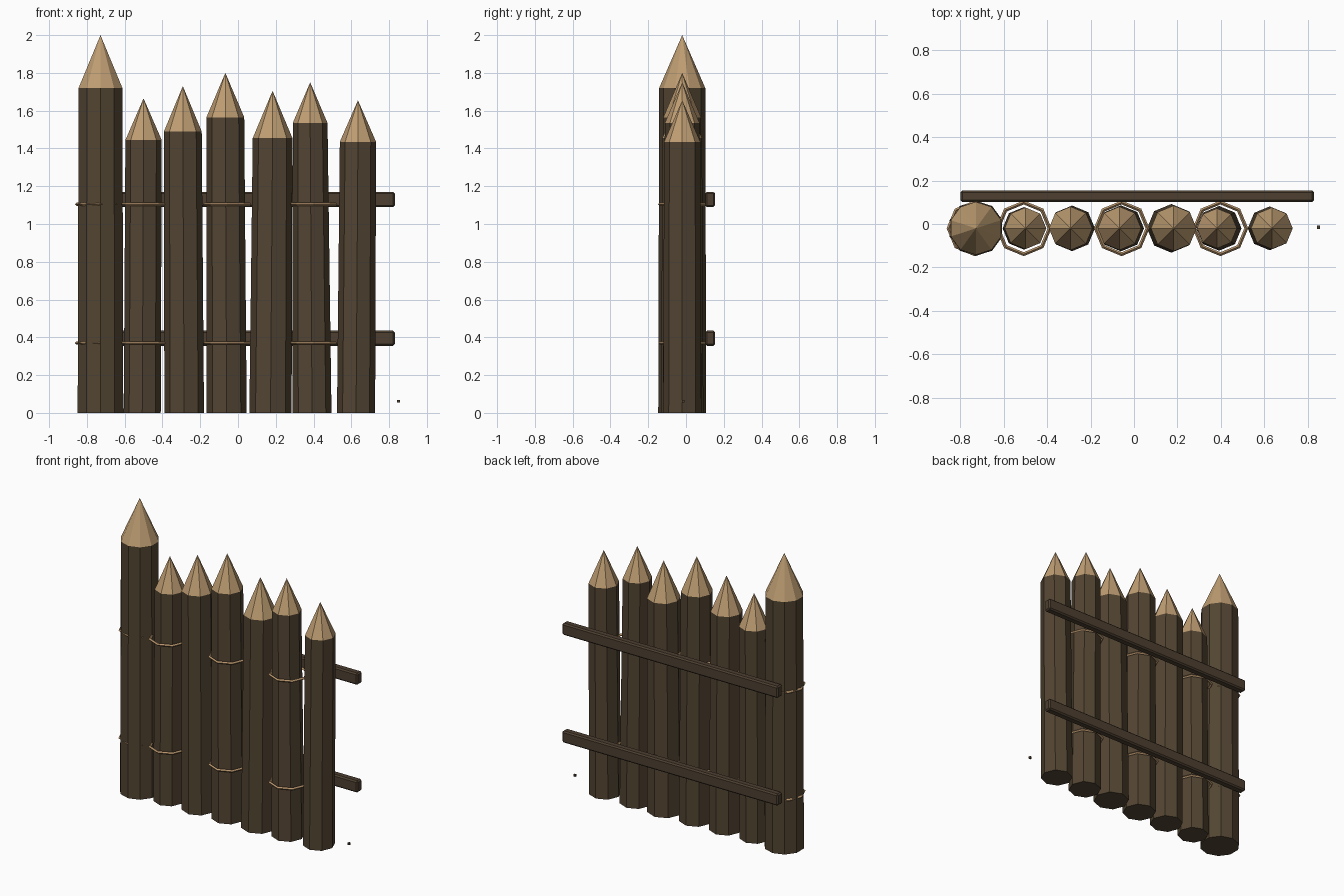
import bpy
import math
from mathutils import Vector

cube = bpy.data.objects.get("Cube")
if cube:
    bpy.data.objects.remove(cube, do_unlink=True)


def material(name, rgb):
    m = bpy.data.materials.new(name)
    m.use_nodes = True
    m.diffuse_color = (*rgb, 1)
    bsdf = next(n for n in m.node_tree.nodes if n.type == 'BSDF_PRINCIPLED')
    bsdf.inputs["Base Color"].default_value = (*rgb, 1)
    return m


BARK = material("dark bark", (0.085, 0.058, 0.032))
RAIL = material("rail wood", (0.075, 0.050, 0.030))
CUT = material("cut wood", (0.52, 0.34, 0.17))
ROPE = material("rope", (0.48, 0.30, 0.15))

ROW_Y = -0.02


def add_mesh(name, verts, faces, mats):
    mesh = bpy.data.meshes.new(name)
    mesh.from_pydata(verts, [], faces)
    for m in mats:
        mesh.materials.append(m)
    obj = bpy.data.objects.new(name, mesh)
    bpy.context.collection.objects.link(obj)
    return obj


def ring(x, z, radius, sides, turn=0.0):
    """Points of a level polygon, first corner facing the front."""
    angles = [math.tau * i / sides - math.pi / 2 + turn for i in range(sides)]
    return [Vector((x + radius * math.cos(a), ROW_Y + radius * math.sin(a), z)) for a in angles]


def stake(name, sides, base_x, base_r, top_x, top_r, shoulder, tip_x, tip, turn):
    verts = ring(base_x, 0, base_r, sides, turn) + ring(top_x, shoulder, top_r, sides, turn)
    verts.append(Vector((tip_x, ROW_Y, tip)))
    faces = [list(reversed(range(sides)))]
    for i in range(sides):
        j = (i + 1) % sides
        faces.append((i, j, j + sides, i + sides))
    for i in range(sides):
        faces.append((i + sides, (i + 1) % sides + sides, 2 * sides))
    obj = add_mesh(name, verts, faces, [BARK, CUT])
    # Sharpened point shows bare wood
    for p in obj.data.polygons:
        if p.center.z > shoulder:
            p.material_index = 1


def rope_loop(name, x, z, radius, sides=8, thick=0.009):
    bpy.ops.mesh.primitive_torus_add(major_segments=sides, minor_segments=4,
                                     major_radius=radius, minor_radius=thick,
                                     location=(x, ROW_Y, z))
    obj = bpy.context.object
    obj.name = name
    obj.data.materials.append(ROPE)


def box(name, location, size, mat, bevel=0.0):
    bpy.ops.mesh.primitive_cube_add(size=1, location=location)
    obj = bpy.context.object
    obj.name = name
    obj.scale = size
    bpy.ops.object.transform_apply(location=False, rotation=False, scale=True)
    obj.data.materials.append(mat)
    if bevel:
        mod = obj.modifiers.new("edge bevel", 'BEVEL')
        mod.width = bevel
        mod.segments = 1


# Stakes: sides, base x and radius, top x and radius, shoulder, tip x, tip, turn
stakes = [
    (10, -0.728, 0.127, -0.728, 0.122, 1.72, -0.728, 2.00, 0.0),
    (8, -0.507, 0.098, -0.500, 0.096, 1.445, -0.500, 1.665, 0.0),
    (8, -0.285, 0.105, -0.292, 0.100, 1.49, -0.292, 1.73, 0.0),
    (8, -0.060, 0.106, -0.067, 0.100, 1.565, -0.067, 1.80, 0.0),
    (8, 0.172, 0.112, 0.183, 0.105, 1.455, 0.183, 1.705, 0.0),
    (8, 0.392, 0.103, 0.382, 0.092, 1.535, 0.382, 1.75, 0.0),
    (8, 0.625, 0.101, 0.635, 0.096, 1.435, 0.635, 1.655, 0.0),
]
for n, s in enumerate(stakes):
    stake("corner_post" if n == 0 else f"stake_{n}", *s)

# Rope lashings and back rails at two heights
for level, z in (("lower", 0.37), ("upper", 1.105)):
    for n, x in enumerate((-0.735, -0.508, -0.057, 0.398)):
        rope_loop(f"{level}_rope_{n + 1}", x, z, 0.119)
    box(f"{level}_rail", (0.015, 0.128, z + 0.025), (1.63, 0.052, 0.08), RAIL, 0.009)

# Small loose chip beside the last stake
box("wood_chip", (0.85, -0.015, 0.062), (0.014, 0.014, 0.014), RAIL)
